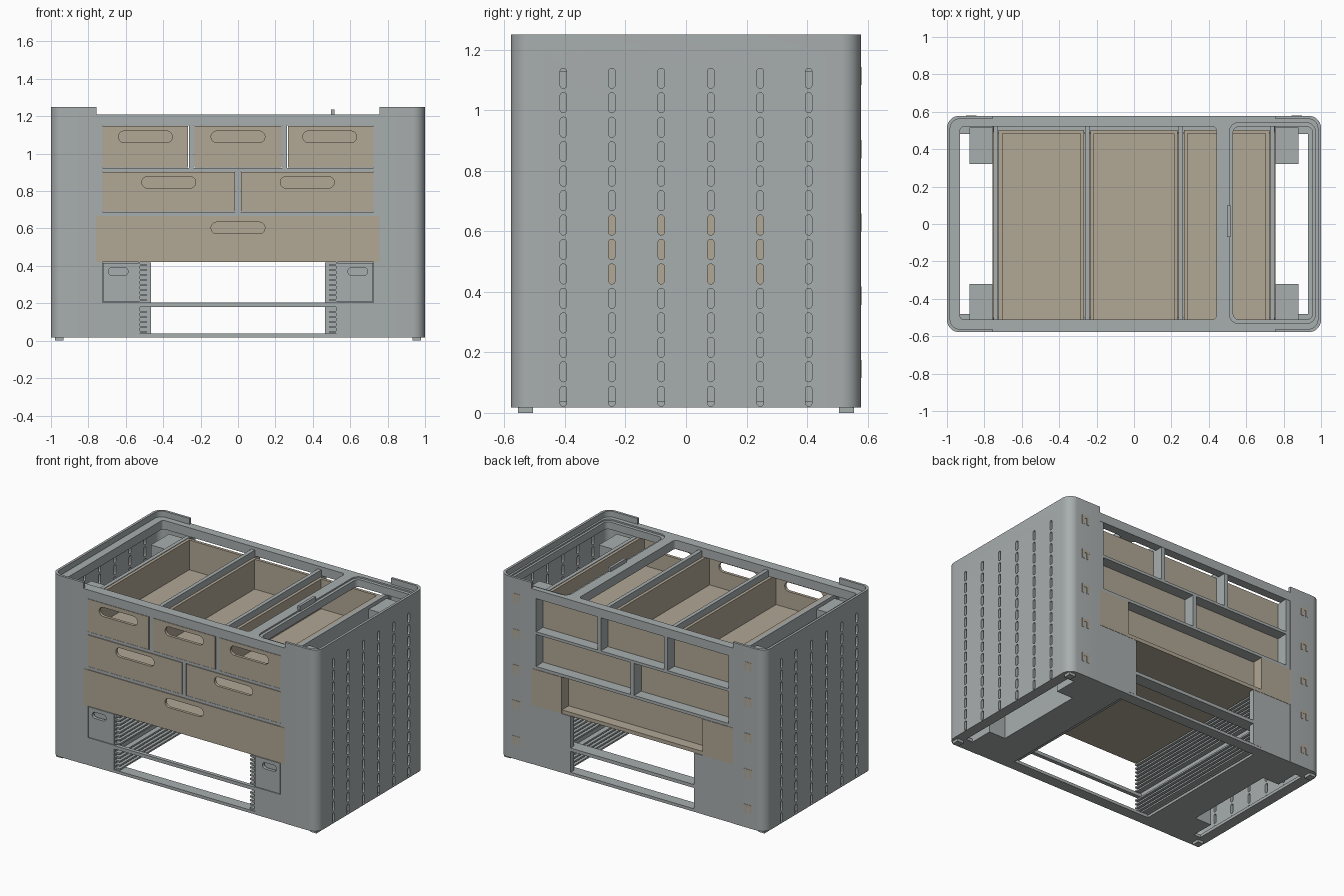
import bpy, bmesh, math

if "Cube" in bpy.data.objects:
    bpy.data.objects.remove(bpy.data.objects["Cube"])


def material(name, rgb):
    m = bpy.data.materials.new(name)
    m.use_nodes = True
    m.diffuse_color = (*rgb, 1)
    m.node_tree.nodes["Principled BSDF"].inputs["Base Color"].default_value = (*rgb, 1)
    return m


GREY = material("cool grey", (0.39, 0.42, 0.42))
TAN = material("warm tan", (0.44, 0.385, 0.30))
W, D = 1.0, 0.578          # half width and half depth
BOTTOM, DECK, TOP = 0.018, 1.21, 1.25


def rounded(cx, cy, w, h, r, n=6):
    """Outline of a rounded rectangle."""
    pts = []
    for i, (sx, sy) in enumerate([(1, 1), (-1, 1), (-1, -1), (1, -1)]):
        for k in range(n + 1):
            a = math.pi / 2 * (i + k / n)
            pts.append((cx + sx * (w / 2 - r) + r * math.cos(a),
                        cy + sy * (h / 2 - r) + r * math.sin(a)))
    return pts


def pill(cx, cy, w, h):
    return rounded(cx, cy, w, h, min(w, h) * 0.49, 5)


def prism(name, outlines, axis, a, b, mat=GREY):
    """Extrude outlines along an axis from a to b."""
    place = {"x": lambda u, v, t: (t, u, v), "y": lambda u, v, t: (u, t, v),
             "z": lambda u, v, t: (u, v, t)}[axis]
    bm = bmesh.new()
    for pts in outlines:
        lo = [bm.verts.new(place(u, v, a)) for u, v in pts]
        hi = [bm.verts.new(place(u, v, b)) for u, v in pts]
        bm.faces.new(lo)
        bm.faces.new(hi)
        for i in range(len(pts)):
            j = (i + 1) % len(pts)
            bm.faces.new((lo[i], lo[j], hi[j], hi[i]))
    bmesh.ops.recalc_face_normals(bm, faces=bm.faces)
    mesh = bpy.data.meshes.new(name)
    bm.to_mesh(mesh)
    bm.free()
    mesh.materials.append(mat)
    obj = bpy.data.objects.new(name, mesh)
    bpy.context.collection.objects.link(obj)
    return obj


def box(name, x0, x1, y0, y1, z0, z1, mat=GREY):
    return prism(name, [[(x0, y0), (x1, y0), (x1, y1), (x0, y1)]], "z", z0, z1, mat)


def sides(name, x0, x1, *rest):
    """The same box on the left and on the right."""
    box("left_" + name, x0, x1, *rest)
    box("right_" + name, -x1, -x0, *rest)


def cut(obj, *cutters):
    """Subtract the cutters and throw them away."""
    for c in cutters:
        c.hide_render = True
        mod = obj.modifiers.new("cut", "BOOLEAN")
        mod.operation, mod.solver, mod.object = "DIFFERENCE", "EXACT", c
    bpy.context.view_layer.update()
    graph = bpy.context.evaluated_depsgraph_get()
    mesh = bpy.data.meshes.new_from_object(obj.evaluated_get(graph))
    obj.modifiers.clear()
    obj.data = mesh
    for c in cutters:
        bpy.data.objects.remove(c)
    return obj


def smooth(obj):
    bpy.ops.object.select_all(action="DESELECT")
    obj.select_set(True)
    bpy.context.view_layer.objects.active = obj
    bpy.ops.object.shade_smooth_by_angle(angle=math.radians(30))


# Wrap-around end shells with columns of vent slots
slots = [pill(sy * y, 0.055 + 0.0808 * i, 0.022, 0.066)
         for y in (0.082, 0.245, 0.405) for sy in (-1, 1) for i in range(14)]
for side, s in (("left", 1), ("right", -1)):
    shell = prism(side + "_shell", [rounded(0, 0, 2 * W, 2 * D, 0.065, 8)], "z", BOTTOM, TOP)
    cut(shell,
        prism("hollow", [rounded(0, 0, 2 * W - 0.034, 2 * D - 0.034, 0.05, 8)], "z", -1, 2),
        box("front_gap", -2 if s > 0 else -0.757, 0.757 if s > 0 else 2, -1, 1, -1, 2),
        prism("vents", slots, "x", s * 0.9, s * 1.1))
    smooth(shell)

# Top frame with two openings and a shallow recess around the small one
top = prism("top_frame", [rounded(0, 0, 1.97, 1.144, 0.055)], "z", 1.15, DECK)
cut(top,
    prism("main_opening", [rounded(-0.245, 0.005, 1.37, 1.03, 0.02)], "z", 1, 2),
    prism("end_opening", [rounded(0.742, 0.005, 0.424, 1.03, 0.03)], "z", 1, 2),
    prism("recess", [rounded(0.74, 0.005, 0.46, 1.075, 0.05)], "z", 1.2, 2))
smooth(top)
for name, y0, y1 in (("front", -D, -0.56), ("back", 0.56, D)):
    box(name + "_top_rail", -0.757, 0.757, y0, y1, 1.15, DECK)
box("top_tab", 0.497, 0.515, -0.07, 0.1, 1.19, 1.235)

# Base plate with a large centre hole and two end holes
base = prism("base_plate", [rounded(0, 0, 1.98, 1.15, 0.06)], "z", BOTTOM, 0.038)
cut(base, box("centre_hole", -0.53, 0.53, -0.5, 0.5, -1, 1),
    box("left_hole", 0.757, 0.93, -0.48, 0.48, -1, 1),
    box("right_hole", -0.93, -0.757, -0.48, 0.48, -1, 1))
for y in (-0.53, 0.53):
    sides("foot", 0.932, 0.978, y - 0.025, y + 0.025, 0, BOTTOM)

# Inner walls, corner posts and outer stiles
sides("inner_wall", 0.726, 0.752, -0.57, 0.57, 0.03, 1.15)
for s in (-1, 1):
    y0, y1 = sorted((s * 0.32, s * 0.515))
    sides("corner_post", 0.757, 0.88, y0, y1, BOTTOM, 1.13)
    y0, y1 = sorted((s * 0.54, s * 0.576))
    sides("stile", 0.724, 0.757, y0, y1, BOTTOM, 1.17)

# Horizontal rails and vertical partitions between drawers
for name, y0, y1 in (("front", -0.576, -0.5), ("back", 0.49, 0.576)):
    box(name + "_upper_rail", -0.73, 0.73, y0, y1, 0.905, 0.924)
    box(name + "_middle_rail", -0.755, 0.755, y0, y1, 0.668, 0.688)
    box(name + "_lower_rail", -0.53, 0.53, y0, y1 if y0 > 0 else -0.55, 0.18, 0.203)
sides("top_partition", 0.237, 0.263, -0.576, 0.576, 0.92, 1.19)
box("middle_partition", -0.013, 0.013, -0.576, 0.576, 0.688, 0.906)


def drawer(name, x0, x1, z0, z1, handle_x, handle_z):
    """Open tray with a pill-shaped grip hole in its front."""
    tray = box(name, x0, x1, -D, 0.503, z0, z1, TAN)
    return cut(tray,
               box("cavity", x0 + 0.02, x1 - 0.02, -D + 0.02, 0.483, z0 + 0.02, z1 + 1),
               prism("grip", [pill(handle_x, handle_z, 0.288, 0.062)], "y", -0.7, -0.5))


# Tan drawers
drawer("top_right_drawer", -0.724, -0.267, 0.926, 1.148, -0.495, 1.09)
drawer("top_centre_drawer", -0.233, 0.233, 0.926, 1.148, 0, 1.09)
drawer("top_left_drawer", 0.267, 0.724, 0.926, 1.148, 0.49, 1.09)
drawer("middle_right_drawer", -0.724, -0.016, 0.69, 0.903, -0.37, 0.847)
drawer("middle_left_drawer", 0.016, 0.724, 0.69, 0.903, 0.37, 0.847)
drawer("wide_drawer", -0.757, 0.757, 0.42, 0.666, 0, 0.603)
sides("wide_drawer_back", 0.53, 0.757, 0.5, D, 0.42, 0.667, TAN)
box("wide_drawer_ledge", -0.53, 0.53, 0.5, D - 0.003, 0.42, 0.445, TAN)

# Lower front and back panels beside the open bay
sides("lower_back_panel", 0.53, 0.73, 0.555, 0.576, BOTTOM, 0.42)
sides("lower_front_panel", 0.53, 0.73, -0.576, -0.555, BOTTOM, 0.205)
for side, s in (("left", 1), ("right", -1)):
    x0, x1 = sorted((s * 0.53, s * 0.721))
    face = box(side + "_small_drawer", x0, x1, -0.577, -0.555, 0.209, 0.416)
    cut(face, prism("grip", [pill(s * 0.64, 0.37, 0.105, 0.042)], "y", -0.7, -0.5))
    box(side + "_small_drawer_body", x0, x1, -0.53, 0.5, 0.209, 0.41)

# Runner racks on both sides of the open bay
sides("rack_wall", 0.523, 0.533, -0.57, 0.57, 0.035, 0.42)
sides("rack_back_post", 0.465, 0.53, 0.54, 0.576, 0.035, 0.418)
for start, count in ((0.042, 5), (0.213, 8)):
    for i in range(count):
        z = start + 0.0265 * i
        sides("runner", 0.488, 0.525, -0.57, 0.56, z, z + 0.011)

# Hook slots on the back of the shells
for i in range(5):
    z = 0.145 + 0.242 * i
    for s in (-1, 1):
        x = s * 0.87
        box("hook_slot_bar", x - 0.028, x + 0.028, D - 0.002, D + 0.002, z + 0.012, z + 0.03, TAN)
        for dx in (-0.018, 0.018):
            box("hook_slot_leg", x + dx - 0.009, x + dx + 0.009, D - 0.002, D + 0.002,
                z - 0.03, z + 0.012, TAN)
